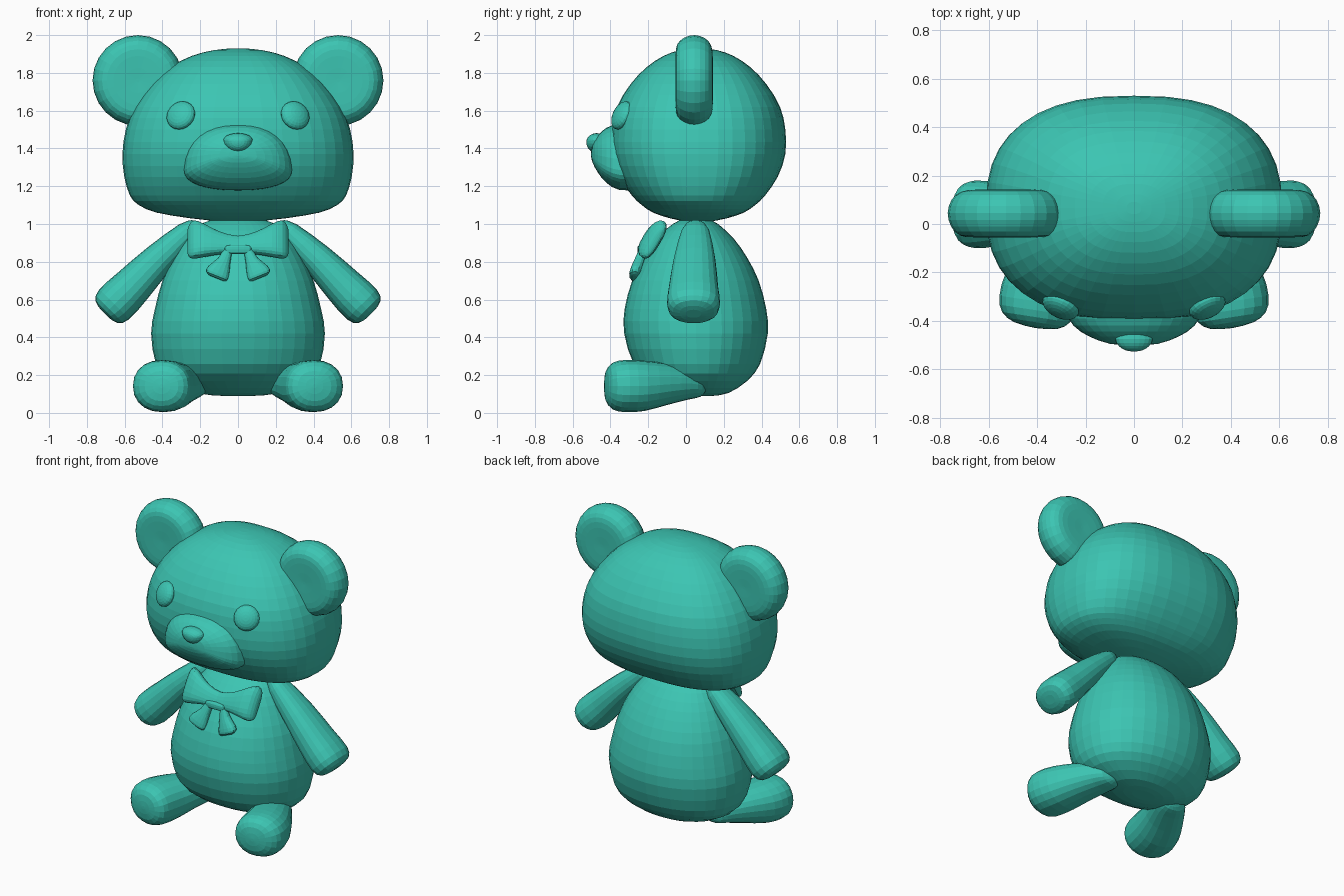
import bpy, bmesh, math
from mathutils import Vector, Matrix

teal = bpy.data.materials.new("teal")
teal.diffuse_color = (0.045, 0.56, 0.45, 1)


def finish(bm, name, mirror=False):
    bmesh.ops.recalc_face_normals(bm, faces=bm.faces)
    me = bpy.data.meshes.new(name)
    bm.to_mesh(me)
    bm.free()
    me.materials.append(teal)
    ob = bpy.data.objects.new(name, me)
    bpy.context.collection.objects.link(ob)
    if mirror:
        ob.modifiers.new("Mirror", 'MIRROR')
    return ob


def resample(pts, steps):
    """Catmull-Rom interpolation of the key rings."""
    out = []
    for i in range(len(pts) - 1):
        p0, p1, p2, p3 = (pts[max(i - 1, 0)], pts[i], pts[i + 1],
                          pts[min(i + 2, len(pts) - 1)])
        for k in range(steps):
            t = k / steps
            out.append([0.5 * (2 * b + (c - a) * t + (2 * a - 5 * b + 4 * c - d) * t * t
                               + (3 * b - a - 3 * c + d) * t ** 3)
                        for a, b, c, d in zip(p0, p1, p2, p3)])
    return out + [list(pts[-1])]


def loft(name, rings, u, v, n=2.0, seg=24, steps=2, low=1.0, mirror=False):
    """Skin superellipse rings (x, y, z, half_u, half_v); low scales the -v half."""
    u, v = Vector(u).normalized(), Vector(v).normalized()
    bm = bmesh.new()
    loops = []
    for x, y, z, a, b in resample(rings, steps):
        a, b = max(a, 0.004), max(b, 0.004)
        loop = []
        for i in range(seg):
            t = 2 * math.pi * i / seg
            c, s = math.cos(t), math.sin(t)
            cu = math.copysign(abs(c) ** (2 / n), c) * a
            cv = math.copysign(abs(s) ** (2 / n), s) * b * (low if s < 0 else 1)
            loop.append(bm.verts.new(Vector((x, y, z)) + u * cu + v * cv))
        loops.append(loop)
    for A, B in zip(loops, loops[1:]):
        for i in range(seg):
            j = (i + 1) % seg
            bm.faces.new((A[i], A[j], B[j], B[i]))
    bm.faces.new(loops[0])
    bm.faces.new(loops[-1])
    return finish(bm, name, mirror)


X, Y, Z = (1, 0, 0), (0, 1, 0), (0, 0, 1)

# Head: wide, with a flattened underside
head = [(1.012, .08, .06), (1.03, .25, .15), (1.06, .43, .24), (1.10, .525, .30),
        (1.15, .572, .352), (1.25, .602, .42), (1.37, .612, .46), (1.5, .594, .46),
        (1.62, .548, .432), (1.74, .46, .36), (1.83, .36, .275), (1.89, .245, .185),
        (1.92, .13, .10), (1.93, .03, .025)]
loft("head", [(0, .066, z, a, b) for z, a, b in head], X, Y, n=2.5, seg=40)

# Body: pear shape
body = [(.09, .09, .08, .05), (.105, .085, .22, .14), (.17, .07, .37, .255),
        (.26, .058, .435, .335), (.42, .053, .46, .38), (.55, .05, .44, .375),
        (.70, .05, .40, .335), (.82, .05, .345, .275), (.92, .045, .28, .21),
        (1.0, .05, .20, .12), (1.03, .05, .10, .06)]
loft("body", [(0, y, z, a, b) for z, y, a, b in body], X, Y, n=2.1, seg=36)

# Ears: thick discs with rounded rims
ear = [(.14, .01), (.142, .12), (.133, .185), (.10, .224), (.045, .24),
       (-.01, .226), (-.047, .19), (-.055, .13), (-.052, .01)]
loft("ear", [(.53, y, 1.76, r, r) for y, r in ear], X, Z, mirror=True)

# Arms
loft("arm", [(.22, .05, 1.0, .03, .04), (.27, .05, .955, .06, .075),
             (.42, .045, .815, .085, .11), (.56, .04, .67, .105, .13),
             (.655, .04, .575, .112, .14), (.695, .04, .535, .085, .11),
             (.705, .04, .525, .03, .04)], (1, 0, 1), Y, n=2.3, seg=20, mirror=True)

# Legs
loft("leg", [(.23, .10, .14, .03, .03), (.245, .075, .145, .085, .06),
             (.27, .01, .155, .115, .085), (.325, -.10, .152, .135, .11),
             (.375, -.22, .143, .155, .133), (.40, -.32, .142, .158, .138),
             (.405, -.385, .142, .142, .125), (.405, -.42, .142, .09, .08),
             (.405, -.43, .142, .01, .01)],
     (.98, .15, 0), Z, n=2.2, seg=20, mirror=True)

# Muzzle: domed top, flattened bottom
loft("muzzle", [(0, -.22, 1.285, .285, .245), (0, -.35, 1.285, .285, .245),
                (0, -.42, 1.305, .25, .205), (0, -.465, 1.33, .185, .14),
                (0, -.495, 1.355, .10, .07), (0, -.503, 1.365, .01, .01)],
     X, Z, n=2.3, seg=32, low=.43)

# Nose
loft("nose", [(0, -.43, 1.445, .06, .03), (0, -.475, 1.445, .077, .036),
              (0, -.505, 1.442, .062, .03), (0, -.522, 1.438, .035, .017),
              (0, -.527, 1.435, .005, .004)], X, Z, seg=20, low=1.8)

# Eyes: flattened balls facing along the head surface
bm = bmesh.new()
turn = Vector((.38, -.8, .40)).to_track_quat('Z', 'Y').to_matrix().to_4x4()
bmesh.ops.create_uvsphere(
    bm, u_segments=20, v_segments=12, radius=1,
    matrix=Matrix.Translation((.303, -.34, 1.575)) @ turn @ Matrix.Diagonal((.08, .08, .04, 1)))
finish(bm, "eye", mirror=True)

# Bow: two flared wings leaning with the chest
half = [(0, -.205, .89, .05, .028), (.10, -.20, .90, .065, .036),
        (.18, -.188, .913, .095, .045), (.235, -.174, .918, .112, .042),
        (.262, -.168, .908, .09, .024), (.268, -.168, .905, .06, .005)]
wings = [(-x, *r) for x, *r in reversed(half[1:])] + half
loft("bow_wings", wings, (0, .5, .86), (0, .86, -.5), n=2.6, seg=20)

# Bow knot and tails
loft("bow_knot", [(x, -.232, .865, a, b) for x, a, b in
                  ((-.072, .01, .01), (-.06, .022, .022), (0, .025, .026),
                   (.06, .022, .022), (.072, .01, .01))], Z, Y, n=3, seg=16)
loft("bow_tail", [(.05, -.225, .87, .022, .022), (.072, -.245, .81, .034, .028),
                  (.102, -.262, .755, .06, .034), (.112, -.27, .725, .062, .03),
                  (.108, -.272, .71, .045, .01)], (1, 0, .4), Y, n=2.4, seg=16, mirror=True)
